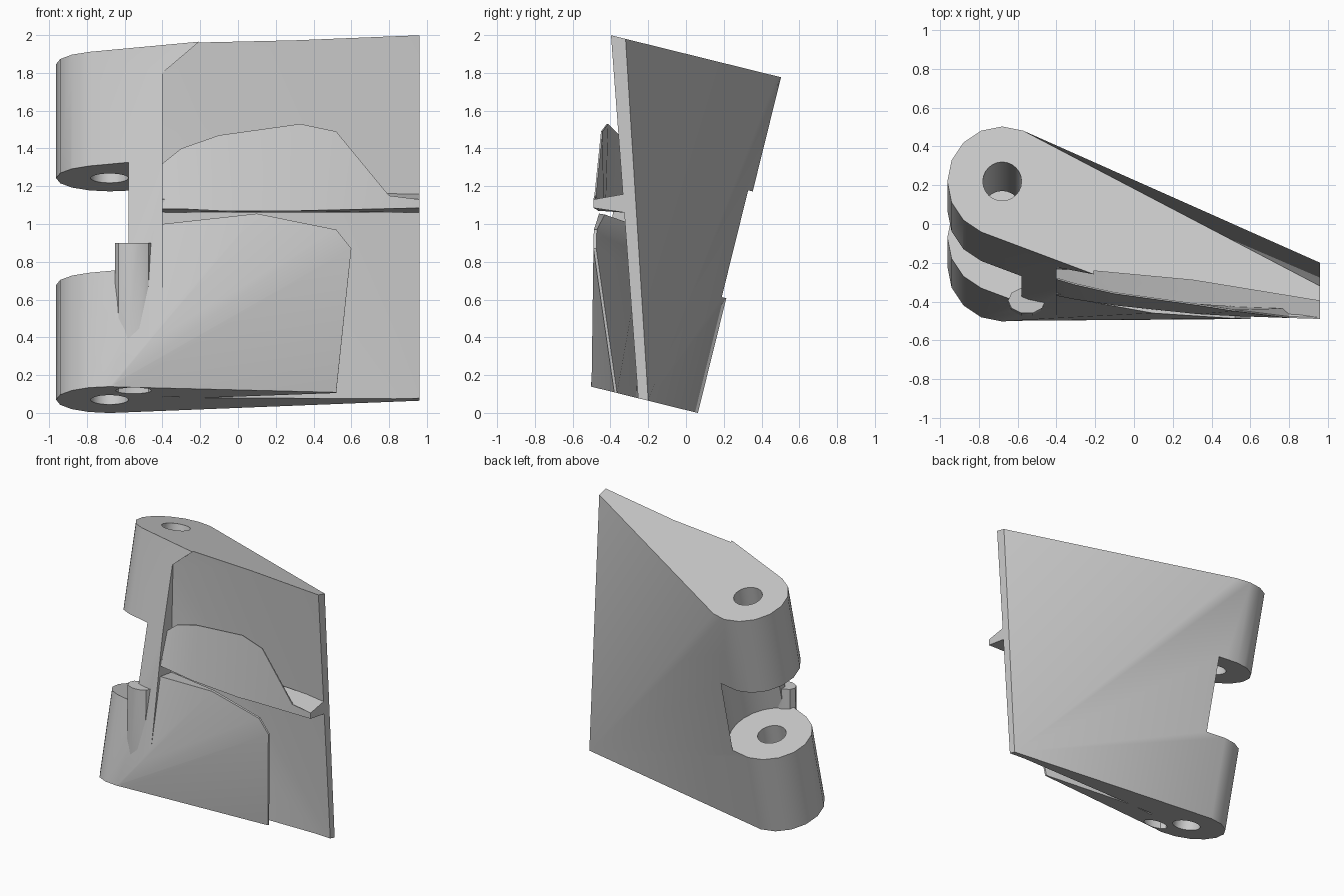
import bpy, bmesh, math
from mathutils import Vector

cube = bpy.data.objects.get("Cube")
if cube:
    bpy.data.objects.remove(cube, do_unlink=True)

grey = bpy.data.materials.new("plain_grey")
grey.use_nodes = True
grey.diffuse_color = (0.6, 0.6, 0.6, 1)
grey.node_tree.nodes["Principled BSDF"].inputs["Base Color"].default_value = (0.6, 0.6, 0.6, 1)

SLOPE = -0.247          # tilt of every plane square to the hinge pin
LOW, HIGH = 0.015, 1.901  # heights of the end planes at y = 0
SLOT_LOW, SLOT_HIGH = 0.66, 1.26  # the same for the slot between the lugs


def on_plane(x, y, base):
    return Vector((x, y, base + SLOPE * y))


def ring(base, radius, sides):
    """Circle around the leaning hinge pin, in a plane square to it."""
    cy = -0.22 + 0.44 * (base - LOW) / (HIGH - LOW)
    return [on_plane(-0.68 + radius * math.cos(a), cy + radius * math.sin(a), base)
            for a in (2 * math.pi * i / sides for i in range(sides))]


def add_mesh(name, bm):
    bmesh.ops.recalc_face_normals(bm, faces=bm.faces)
    mesh = bpy.data.meshes.new(name)
    bm.to_mesh(mesh)
    bm.free()
    mesh.materials.append(grey)
    obj = bpy.data.objects.new(name, mesh)
    bpy.context.collection.objects.link(obj)
    return obj


def hull(name, points):
    bm = bmesh.new()
    for p in points:
        bm.verts.new(p)
    out = bmesh.ops.convex_hull(bm, input=bm.verts)
    loose = {g for g in out["geom_interior"] + out["geom_unused"] if isinstance(g, bmesh.types.BMVert)}
    bmesh.ops.delete(bm, geom=list(loose), context="VERTS")
    bmesh.ops.dissolve_limit(bm, angle_limit=0.005, verts=bm.verts, edges=bm.edges)
    return add_mesh(name, bm)


def activate(obj):
    bpy.ops.object.select_all(action="DESELECT")
    obj.select_set(True)
    bpy.context.view_layer.objects.active = obj


def combine(obj, other, operation):
    mod = obj.modifiers.new(operation, "BOOLEAN")
    mod.operation, mod.solver, mod.object = operation, "EXACT", other
    activate(obj)
    bpy.ops.object.modifier_apply(modifier=mod.name)
    bpy.data.objects.remove(other, do_unlink=True)


# Main body: hinge barrel blended into a twisted wing, bowed at the top front
body = hull("hinge_body", ring(LOW, 0.283, 16) + ring(HIGH, 0.283, 16) + [
    on_plane(0.96, -0.27, LOW), on_plane(0.96, -0.20, LOW), on_plane(-0.2, -0.262, HIGH),
    on_plane(0.96, -0.40, HIGH), on_plane(0.96, -0.32, HIGH)])


# Recess over the front of the wing
def core_front(x, z):
    s, t = (x + 0.4) / 1.36, z / 2
    return -0.27 + t * (0.06 - 0.19 * s)


outline = [(-0.4, -0.3), (1.1, -0.3), (1.1, 2.3), (0.19, 2.3), (-0.4, 1.8)]
combine(body, hull("recess_cutter", [(x, y, z) for x, z in outline
                                     for y in (-1, core_front(x, z))]), "DIFFERENCE")

# Lower front panel, thinning to a sharp free edge
panel = hull("lower_panel", [
    on_plane(-0.68, -0.5, LOW), on_plane(0.52, -0.38, LOW), on_plane(0.52, -0.365, LOW),
    on_plane(-0.2, -0.26, LOW), on_plane(-0.5, -0.3, LOW),
    (0.6, -0.49, 0.87), (0.6, -0.475, 0.87), (0.52, -0.488, 0.97), (0.52, -0.472, 0.97),
    (0.1, -0.46, 1.055), (0.1, -0.43, 1.05), (0.1, -0.25, 0.75),
    (-0.4, -0.37, 1.0), (-0.4, -0.23, 0.98)])
combine(body, panel, "UNION")

# Slot between the two hinge lugs, with round clearance about the pin
combine(body, hull("slot_cutter", [on_plane(x, y, b) for x in (-1.3, -0.58) for y in (-0.9, 0.9)
                                   for b in (SLOT_LOW, SLOT_HIGH)]), "DIFFERENCE")
combine(body, hull("clearance_cutter", ring(SLOT_LOW, 0.3, 24) + ring(SLOT_HIGH, 0.3, 24)),
        "DIFFERENCE")
# Hinge pin hole
combine(body, hull("pin_cutter", ring(LOW - 0.2, 0.1, 24) + ring(HIGH + 0.2, 0.1, 24)), "DIFFERENCE")
# Upright side hole that breaks out through the front
combine(body, hull("side_hole_cutter", [
    (-0.553 + 0.097 * math.cos(i * math.pi / 5), y + 0.068 * math.sin(i * math.pi / 5), z)
    for i in range(10) for y, z in ((-0.425, -0.2), (-0.395, 0.9))]), "DIFFERENCE")

# Upper front flap: curved plate thinning to its top edge, standing on a ledge
lower = [(-0.4, -0.37, 1.08), (-0.3, -0.39, 1.08), (-0.1, -0.42, 1.07), (0.33, -0.465, 1.07),
         (0.52, -0.475, 1.08), (0.8, -0.485, 1.09), (0.96, -0.49, 1.09)]
upper = [(-0.4, -0.285, 1.32), (-0.3, -0.315, 1.40), (-0.1, -0.36, 1.47), (0.33, -0.42, 1.53),
         (0.52, -0.45, 1.49), (0.8, -0.485, 1.15), (0.96, -0.49, 1.13)]
bm = bmesh.new()
loop = [[bm.verts.new((x, y + lift, z)) for x, y, z in row]
        for row, lift in ((lower, 0), (upper, 0), (upper, 0.008), (lower, 0.05))]
for a, b in zip(loop, loop[1:] + loop[:1]):
    for i in range(len(a) - 1):
        bm.faces.new((a[i], a[i + 1], b[i + 1], b[i]))
for i in (0, -1):
    bm.faces.new([row[i] for row in loop])
flap = add_mesh("upper_flap", bm)

# Ledge joining the flap to the wing
ledge = hull("flap_ledge", [(-0.4, -0.36, 1.08), (-0.4, -0.36, 1.13), (0.96, -0.49, 1.085),
                            (0.96, -0.49, 1.13), (0.3, -0.46, 1.07), (0.3, -0.45, 1.13),
                            (-0.4, -0.22, 1.06), (-0.4, -0.22, 1.17),
                            (0.96, -0.32, 1.06), (0.96, -0.32, 1.16)])

for obj in (body, flap, ledge):
    activate(obj)
    bpy.ops.object.shade_smooth_by_angle(angle=math.radians(30))
